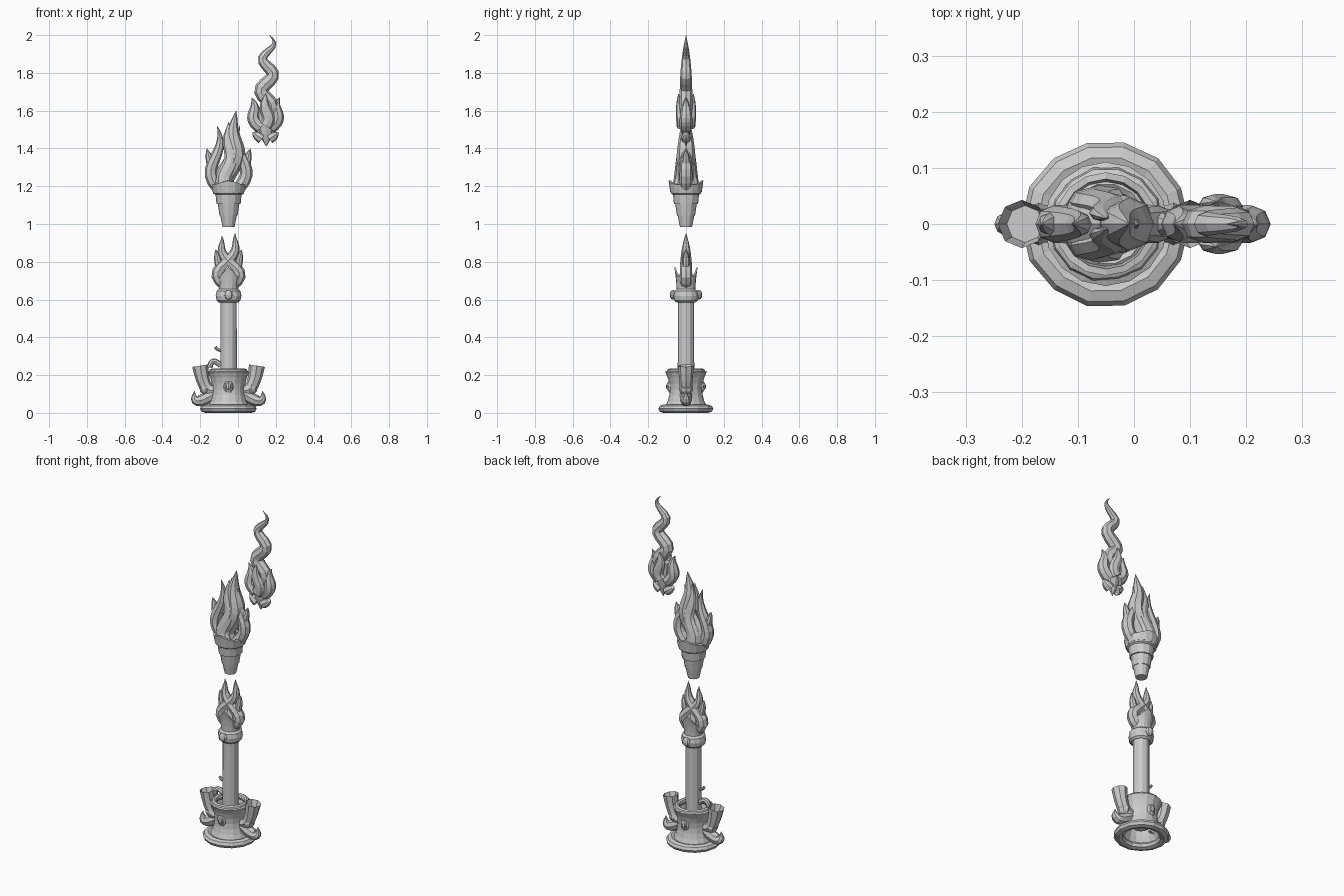
import bpy, bmesh, random
from math import sin, cos, pi
from mathutils import Vector

random.seed(4)
AXIS = -0.05
RISE = 0.146
SIDES = ((-1, "right"), (1, "left"))
FACES = ((-1, "front"), (1, "back"))

cube = bpy.data.objects.get("Cube")
if cube:
    bpy.data.objects.remove(cube, do_unlink=True)


def finish(bm, name, wall=0):
    bmesh.ops.recalc_face_normals(bm, faces=bm.faces)
    mesh = bpy.data.meshes.new(name)
    bm.to_mesh(mesh)
    bm.free()
    obj = bpy.data.objects.new(name, mesh)
    bpy.context.collection.objects.link(obj)
    if wall:
        solid = obj.modifiers.new("wall", "SOLIDIFY")
        solid.thickness = wall
        solid.offset = 0
    return obj


def bridge(bm, rings):
    for lower, upper in zip(rings, rings[1:]):
        count = len(lower)
        for i in range(count):
            j = (i + 1) % count
            bm.faces.new((lower[i], lower[j], upper[j], upper[i]))


def angles(count):
    return [2 * pi * i / count for i in range(count)]


def shell(name, bottom, height, radius_at, lift=0, wall=0.012, sides=16, steps=6):
    """Thin open wall around the axis; lift raises points at front and back."""
    bm = bmesh.new()
    rings = []
    for k in range(steps + 1):
        t = k / steps
        rings.append([bm.verts.new((AXIS + radius_at(t) * cos(a), radius_at(t) * sin(a),
                                    bottom + height * t + lift * t * sin(a) ** 6))
                      for a in angles(sides)])
    bridge(bm, rings)
    return finish(bm, name, wall)


def hoop(name, height, radius, half_width, half_height, sides=14, jitter=0):
    """Closed band with an oval section around the axis."""
    bm = bmesh.new()
    rings = []
    for turn in angles(sides):
        mid = radius + random.uniform(-jitter, jitter)
        ring = []
        for a in angles(8):
            out = mid + half_width * cos(a)
            ring.append(bm.verts.new((AXIS + out * cos(turn), out * sin(turn),
                                      height + half_height * sin(a))))
        rings.append(ring)
    bridge(bm, rings + rings[:1])
    return finish(bm, name)


def drum(name, bottom, top, low_radius, high_radius):
    bm = bmesh.new()
    bmesh.ops.create_cone(bm, cap_ends=True, segments=12, radius1=low_radius,
                          radius2=high_radius, depth=top - bottom)
    bmesh.ops.translate(bm, verts=bm.verts, vec=(AXIS, 0, (bottom + top) / 2))
    return finish(bm, name)


def ball(name, centre, scale):
    bm = bmesh.new()
    bmesh.ops.create_uvsphere(bm, u_segments=8, v_segments=6, radius=1)
    bmesh.ops.scale(bm, vec=scale, verts=bm.verts)
    bmesh.ops.translate(bm, vec=centre, verts=bm.verts)
    return finish(bm, name)


def sweep(name, centre_at, radius_at, depth_ratio=1, steps=12, hollow=0):
    """Oval tube along a path; a hollow one gets a sunken mouth."""
    bm = bmesh.new()
    path = [centre_at(k / steps) for k in range(steps + 1)]
    rings = []
    for k, centre in enumerate(path):
        along = (path[min(k + 1, steps)] - path[max(k - 1, 0)]).normalized()
        across = along.cross(Vector((0, 1, 0))).normalized()
        deep = across.cross(along) * depth_ratio
        radius = max(radius_at(k / steps), 0.001)
        rings.append([bm.verts.new(centre + radius * (across * cos(a) + deep * sin(a)))
                      for a in angles(8)])
    bridge(bm, rings)
    bm.faces.new(rings[0])
    mouth = bm.faces.new(rings[-1])
    if hollow:
        bmesh.ops.recalc_face_normals(bm, faces=bm.faces)
        bmesh.ops.inset_individual(bm, faces=[mouth], thickness=hollow / 4)
        bmesh.ops.translate(bm, verts=mouth.verts, vec=-mouth.normal * hollow)
    return finish(bm, name)


def flame(name, foot, tip, width, depth_ratio=1, sway=0, waves=2, fade=1):
    """Tapering tongue that sways sideways between foot and tip."""
    foot, tip = Vector(foot), Vector(tip)

    def centre_at(t):
        swing = sway * (1 - fade * t) * sin(pi * waves * t)
        return foot.lerp(tip, t) + Vector((swing, 0, 0))

    return sweep(name, centre_at, lambda t: width * (1 - t ** 3), depth_ratio,
                 steps=6 + 3 * round(waves))


def bend(name, start, knee, end, radius_at, hollow=0):
    """Curved tube shaped by a start, a knee and an end."""
    start, knee, end = Vector(start), Vector(knee), Vector(end)

    def centre_at(t):
        return start.lerp(knee, t).lerp(knee.lerp(end, t), t)

    return sweep(name, centre_at, radius_at, steps=8, hollow=hollow)


# Hollow pedestal with a waist and rolled rims
hoop("base_foot", 0.022, 0.122, 0.028, 0.022, jitter=0.002)
shell("base_waist", 0.03, 0.19, lambda t: 0.08 + 0.025 * (1 - 2 * t) ** 2)
hoop("base_rim", 0.217, 0.088, 0.015, 0.018, jitter=0.002)
drum("base_floor", 0.13, 0.15, 0.08, 0.08)

# Shaft, collar and pointed candle cup
drum("shaft", 0.07, 0.68, 0.044, 0.043)
hoop("collar", 0.62, 0.052, 0.016, 0.035)
shell("candle_cup", 0.64, 0.08, lambda t: 0.046 + 0.012 * t ** 2, lift=0.05, wall=0.008)

# Round studs on the waist and collar
for side, label in FACES:
    ball("base_stud_" + label, (AXIS, side * 0.082, 0.14), (0.027, 0.016, 0.036))
    ball("base_stud_core_" + label, (AXIS, side * 0.09, 0.14), (0.016, 0.016, 0.022))
    ball("collar_stud_" + label, (AXIS, side * 0.068, 0.625), (0.024, 0.018, 0.026))

# Open side horns with knobs and curls beneath them
for side, label in SIDES:
    def beside(offset, height):
        return (AXIS + side * offset, 0, height)

    bend(label + "_horn", beside(0.06, 0.13), beside(0.13, 0.08), beside(0.15, 0.25),
         lambda t: 0.033 + 0.01 * t ** 4, hollow=0.04)
    bend(label + "_curl", beside(0.08, 0.1), beside(0.2, 0.02), beside(0.18, 0.115),
         lambda t: 0.032 * (1 - t ** 3))
    ball(label + "_horn_knob", beside(0.12, 0.13), (0.034, 0.038, 0.034))

# Small twig and bud beside the shaft
bend("twig", (-0.15, 0, 0.24), (-0.14, 0, 0.3), (-0.09, 0, 0.25), lambda t: 0.015)
bend("bud", (-0.085, 0, 0.33), (-0.11, 0, 0.33), (-0.12, 0, 0.35), lambda t: 0.008)

# Candle flame with crossing tongues
flame("candle_flame_core", (AXIS, 0, 0.67), (AXIS, 0, 0.83), 0.045, depth_ratio=0.8)
for side, label in SIDES:
    flame("candle_flame_" + label, (AXIS + side * 0.02, 0, 0.68),
          (AXIS - side * 0.035, 0, 0.945 - side * 0.007), 0.033, sway=side * 0.065)
    flame("candle_barb_" + label, (AXIS + side * 0.05, 0, 0.77),
          (AXIS + side * 0.068, 0, 0.865), 0.02)

# Floating stepped torch cup
for step in range(3):
    bottom = 0.985 + 0.06 * step
    drum(f"torch_step_{step + 1}", bottom, bottom + 0.065,
         0.032 + 0.016 * step, 0.045 + 0.0125 * step)
hoop("torch_band", 1.177, 0.072, 0.013, 0.022)
shell("torch_crown", 1.17, 0.04, lambda t: 0.078 + 0.008 * t, lift=0.02)

# Torch fire
flame("torch_flame_core", (AXIS, 0, 1.16), (-0.01, 0, 1.6), 0.055, sway=-0.04, waves=3)
for side, label in SIDES:
    flame("torch_flame_" + label, (AXIS + side * 0.03, 0, 1.17),
          (AXIS + side * 0.06, 0, 1.52), 0.034, sway=side * 0.08, waves=1.5)
    flame("torch_barb_" + label, (AXIS + side * 0.09, 0, 1.3),
          (AXIS + side * 0.115, 0, 1.4), 0.022)
for side, label in FACES:
    flame("torch_flame_" + label, (AXIS, side * 0.045, 1.18), (AXIS, side * 0.01, 1.54),
          0.042, depth_ratio=0.6, sway=-0.03, waves=3)

# Rising flame with a downward point, wavy tail, barbs and curls
flame("rising_point", (RISE, 0, 1.62), (0.15, 0, 1.41), 0.05, depth_ratio=0.6)
flame("rising_tail", (RISE, 0, 1.58), (0.165, 0, 2), 0.038, depth_ratio=0.9,
      sway=0.03, waves=5, fade=0)
for side, label in SIDES:
    flame("rising_barb_" + label, (RISE + side * 0.02, 0, 1.45),
          (RISE + side * 0.07, 0, 1.485), 0.027)
    flame("rising_curl_" + label, (RISE + side * 0.025, 0, 1.51),
          (RISE + side * 0.075, 0, 1.67), 0.034, sway=side * 0.035, waves=1.5)
for side, label in FACES:
    flame("rising_lick_" + label, (RISE, side * 0.028, 1.52), (RISE, side * 0.04, 1.69),
          0.034, depth_ratio=0.65, sway=0.02)
